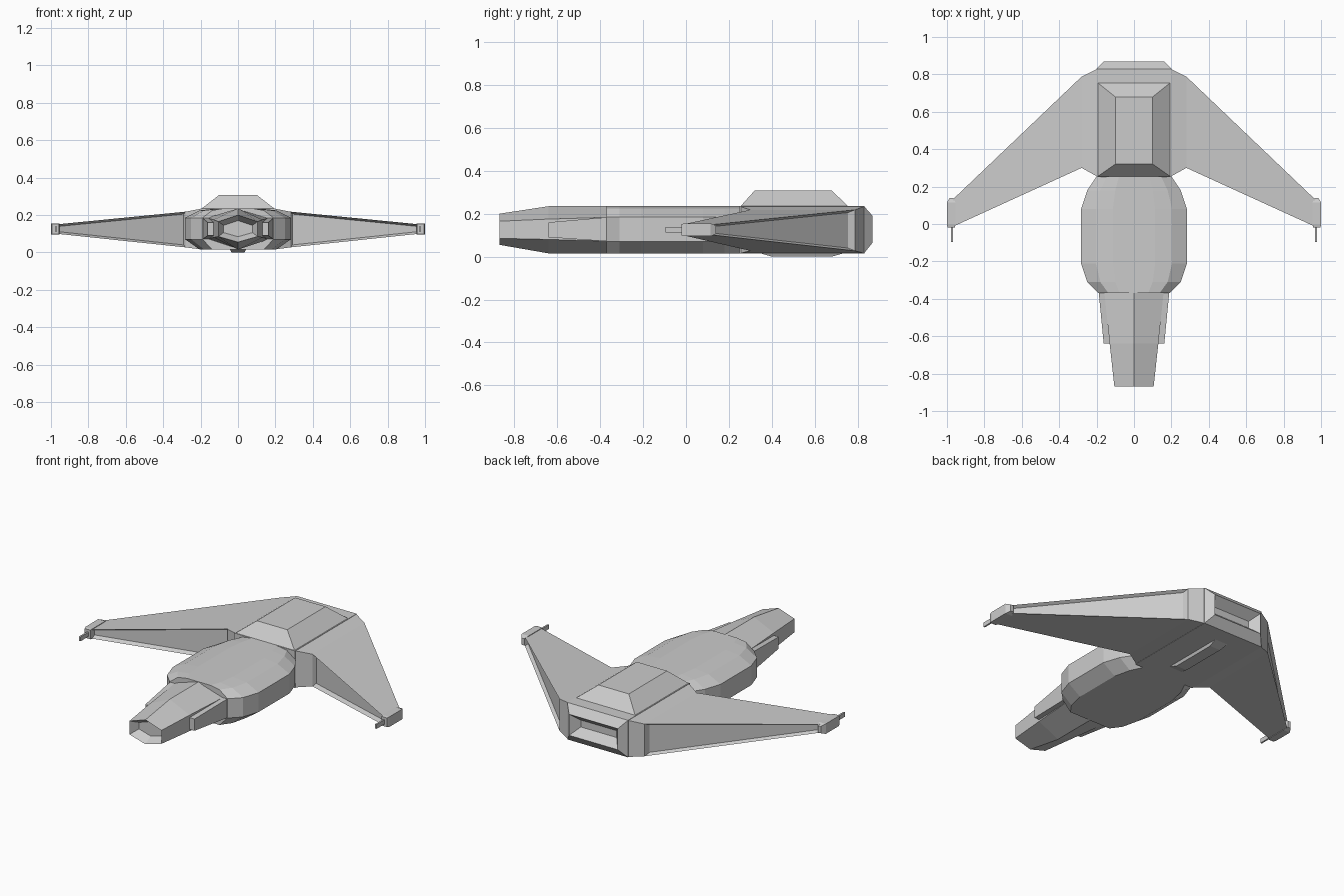
import bpy, bmesh
from mathutils import Vector

cube = bpy.data.objects.get("Cube")
if cube:
    bpy.data.objects.remove(cube, do_unlink=True)

grey = bpy.data.materials.new("hull grey")
grey.use_nodes = True
GREY = (0.6, 0.6, 0.6, 1)
grey.diffuse_color = GREY
grey.node_tree.nodes["Principled BSDF"].inputs["Base Color"].default_value = GREY


def loft(name, rings, mirror=False, recess=()):
    """Skin closed rings of points; recess = (direction, margin, depth, test) panels."""
    bm = bmesh.new()
    loops = [[bm.verts.new(p) for p in ring] for ring in rings]
    n = len(loops[0])
    for a, b in zip(loops, loops[1:]):
        for i in range(n):
            j = (i + 1) % n
            bm.faces.new((a[i], a[j], b[j], b[i]))
    bm.faces.new(loops[0])
    bm.faces.new(loops[-1])
    bmesh.ops.recalc_face_normals(bm, faces=bm.faces)
    for direction, margin, depth, test in recess:
        bm.normal_update()
        picked = [f for f in bm.faces
                  if f.normal.dot(Vector(direction)) > 0.6 and test(f.calc_center_median())]
        bmesh.ops.inset_individual(bm, faces=picked, thickness=margin, use_even_offset=True)
        # Push the panel straight in, leaving steep walls
        for v in {v for f in picked for v in f.verts}:
            v.co -= Vector(direction) * depth
    mesh = bpy.data.meshes.new(name)
    bm.to_mesh(mesh)
    bm.free()
    mesh.materials.append(grey)
    obj = bpy.data.objects.new(name, mesh)
    bpy.context.collection.objects.link(obj)
    if mirror:
        obj.modifiers.new("mirror", "MIRROR").use_mirror_merge = False
    return obj


def rect_y(y, x0, x1, z0, z1):
    return [(x0, y, z0), (x1, y, z0), (x1, y, z1), (x0, y, z1)]


def rect_z(z, x, y0, y1):
    return [(-x, y0, z), (x, y0, z), (x, y1, z), (-x, y1, z)]


def rect_x(x, y0, y1, z0, z1):
    return [(x, y0, z0), (x, y1, z0), (x, y1, z1), (x, y0, z1)]


# Ridged six-sided nose with a sunken intake
def nose_ring(y, w, low, side_low, side_high, top):
    return [(0, y, low), (w, y, side_low), (w, y, side_high),
            (0, y, top), (-w, y, side_high), (-w, y, side_low)]


loft("nose", [nose_ring(-0.87, 0.105, 0.055, 0.085, 0.165, 0.2),
              nose_ring(-0.64, 0.13, 0.015, 0.08, 0.175, 0.235),
              nose_ring(-0.3, 0.165, 0.015, 0.07, 0.185, 0.235)],
     recess=[((0, -1, 0), 0.028, 0.05, lambda c: c.y < -0.8)])

# Cheek pods beside the nose
loft("cheek_pod", [rect_y(-0.64, 0.128, 0.162, 0.09, 0.16),
                   rect_y(-0.35, 0.11, 0.19, 0.07, 0.185)], mirror=True)


# Wide faceted forward body
def body_ring(y, w):
    half = [(0.4, 0.235), (0.72, 0.225), (1, 0.185), (1, 0.07), (0.72, 0.015)]
    return ([(w * x, y, z) for x, z in half]
            + [(-w * x, y, z) for x, z in reversed(half)])


loft("forward_body", [body_ring(y, w) for y, w in
                      [(-0.37, 0.19), (-0.31, 0.25), (-0.21, 0.283),
                       (0.08, 0.283), (0.18, 0.25), (0.27, 0.19)]])

# Rear hull tapering to the engine slot
loft("rear_hull", [rect_y(0.25, -0.2, 0.2, 0.015, 0.235),
                   rect_y(0.83, -0.2, 0.2, 0.015, 0.235),
                   rect_y(0.87, -0.16, 0.16, 0.065, 0.19)],
     recess=[((0, 1, 0), 0.042, 0.05, lambda c: c.y > 0.86)])

# Forward-swept wings with sunken leading and trailing panels
outer = lambda c: 0.4 < c.x < 0.9
loft("wing", [rect_x(0.19, 0.25, 0.832, 0.015, 0.235),
              rect_x(0.28, 0.3, 0.788, 0.027, 0.218),
              rect_x(0.97, -0.015, 0.13, 0.1, 0.15)], mirror=True,
     recess=[((0, -1, 0), 0.012, 0.025, outer),
             ((0, 1, 0), 0.012, 0.025, outer)])

# Wing tip pods and their slim guns
loft("wing_tip_pod", [rect_y(-0.02, 0.958, 0.995, 0.098, 0.152),
                      rect_y(-0.005, 0.955, 1, 0.095, 0.155),
                      rect_y(0.115, 0.955, 1, 0.095, 0.155),
                      rect_y(0.14, 0.965, 0.985, 0.105, 0.145)], mirror=True)
loft("wing_tip_gun", [rect_y(-0.095, 0.969, 0.979, 0.112, 0.138),
                      rect_y(0, 0.969, 0.979, 0.112, 0.138)], mirror=True)

# Dorsal hump and belly plate
loft("dorsal_hump", [rect_z(0.23, 0.2, 0.25, 0.76), rect_z(0.308, 0.1, 0.32, 0.68)])
loft("belly_plate", [rect_z(0.0, 0.035, 0.4, 0.68), rect_z(0.02, 0.045, 0.33, 0.75)])
